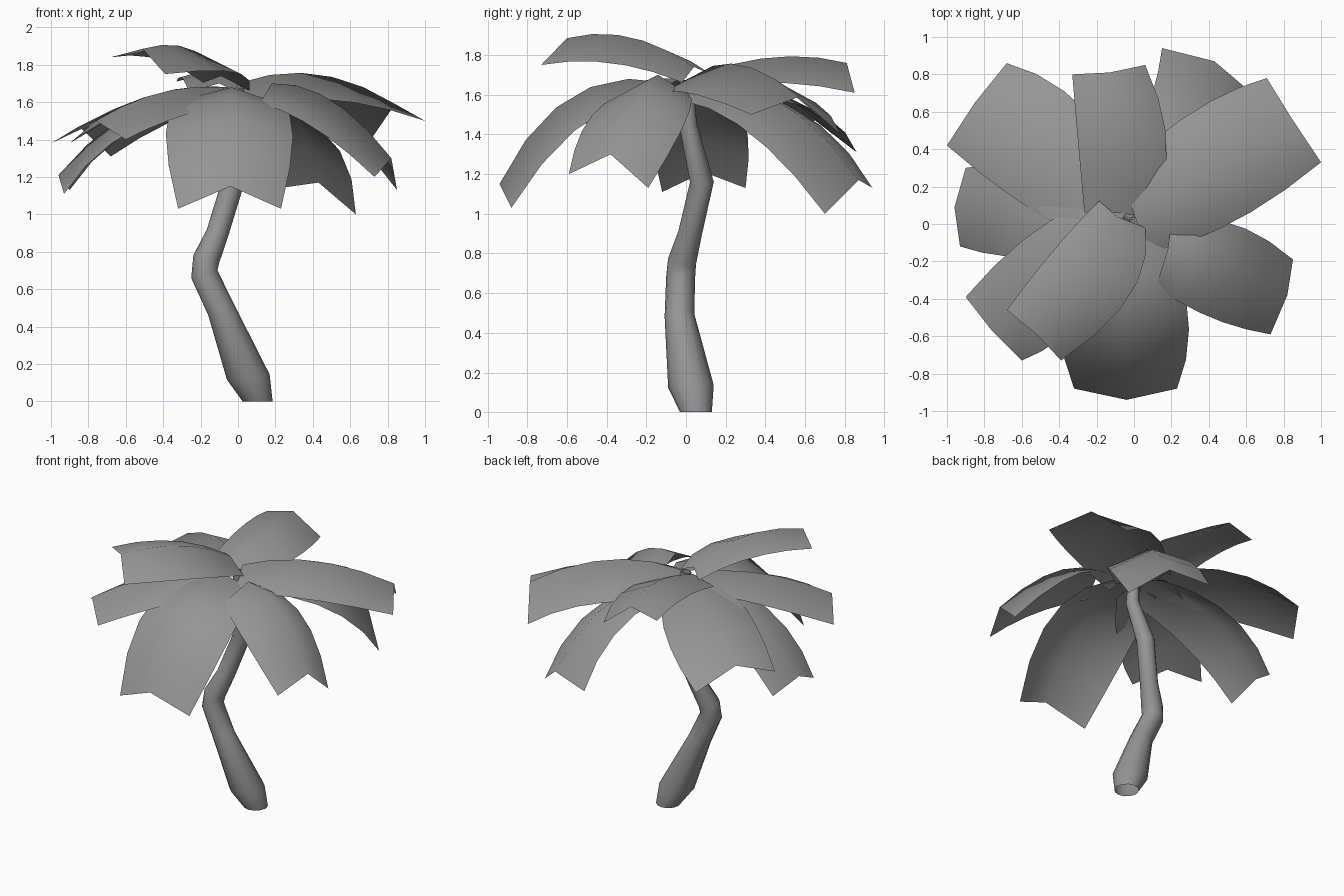
import bpy, bmesh, math
from mathutils import Vector

grey = bpy.data.materials.new("palm grey")
grey.diffuse_color = (0.3, 0.3, 0.3, 1)


def finish(name, bm, angle):
    mesh = bpy.data.meshes.new(name)
    bm.to_mesh(mesh)
    bm.free()
    mesh.materials.append(grey)
    ob = bpy.data.objects.new(name, mesh)
    bpy.context.collection.objects.link(ob)
    bpy.ops.object.select_all(action='DESELECT')
    ob.select_set(True)
    bpy.context.view_layer.objects.active = ob
    bpy.ops.object.shade_smooth_by_angle(angle=math.radians(angle))


def skin(bm, rows, closed=False):
    """Join neighbouring rows of vertices with quads."""
    for a, b in zip(rows, rows[1:]):
        n = len(a)
        for i in range(n if closed else n - 1):
            j = (i + 1) % n
            bm.faces.new((a[i], a[j], b[j], b[i]))


# Leaf sheet: one side, ridge and other side each bend from the root
# through a middle point to a tip point; the root is a narrower copy of the middle
def frond(name, root, middles, tips, root_width=0.55, steps=5):
    bm = bmesh.new()
    middles = [Vector(m) for m in middles]
    rows = []
    for k in range(steps + 1):
        t = k / steps
        row = []
        for c in range(3):
            start = Vector(root) + (middles[c] - middles[1]) * root_width
            p = (start * (2 * (t - 0.5) * (t - 1))
                 + middles[c] * (4 * t * (1 - t))
                 + Vector(tips[c]) * (2 * t * (t - 0.5)))
            row.append(bm.verts.new(p))
        rows.append(row)
    skin(bm, rows)
    bm.normal_update()
    if sum(f.normal.z for f in bm.faces) < 0:
        bmesh.ops.reverse_faces(bm, faces=bm.faces[:])
    finish(name, bm, 60)


# Crooked tapering trunk, open at the foot: x, y, z, radius
path = [(0.105, 0.05, 0, 0.08), (0.055, 0.025, 0.13, 0.115),
        (-0.09, -0.033, 0.49, 0.075), (-0.18, -0.027, 0.68, 0.073),
        (-0.17, -0.02, 0.76, 0.072),
        (-0.11, 0.02, 0.90, 0.06), (-0.03, 0.08, 1.16, 0.06),
        (0.02, 0.01, 1.45, 0.045), (0.0, 0.0, 1.67, 0.035)]
up = Vector((0, 0, 1))
bm = bmesh.new()
rings = []
for i, (x, y, z, r) in enumerate(path):
    lo, hi = path[max(i - 1, 0)], path[min(i + 1, len(path) - 1)]
    d = (Vector(hi[:3]) - Vector(lo[:3])).normalized()
    if i < 2:
        d = d * i + up * 2
    turn = up.rotation_difference(d)
    ring = []
    for k in range(12):
        a = k * math.tau / 12
        ring.append(bm.verts.new(Vector((x, y, z)) + turn @ Vector((r * math.cos(a), r * math.sin(a), 0))))
    rings.append(ring)
skin(bm, rings, True)
finish("trunk", bm, 60)

# Crown of fronds
frond("front_frond", (-0.03, -0.08, 1.66),
      [(-0.38, -0.48, 1.50), (-0.04, -0.57, 1.595), (0.29, -0.48, 1.48)],
      [(-0.32, -0.88, 1.03), (-0.04, -0.94, 1.15), (0.23, -0.88, 1.03)])
frond("front_right_frond", (0.18, -0.14, 1.70),
      [(0.41, -0.50, 1.46), (0.50, -0.22, 1.61), (0.53, 0.00, 1.47)],
      [(0.73, -0.59, 1.20), (0.82, -0.38, 1.30), (0.85, -0.19, 1.13)], 0.7)
frond("back_right_frond", (0.0, 0.05, 1.70),
      [(0.53, 0.01, 1.61), (0.42, 0.28, 1.75), (0.33, 0.61, 1.58)],
      [(1.00, 0.33, 1.50), (0.84, 0.57, 1.59), (0.71, 0.78, 1.40)], 0.75)
frond("low_back_frond", (0.0, 0.06, 1.66),
      [(0.50, 0.33, 1.40), (0.27, 0.48, 1.56), (0.07, 0.60, 1.50)],
      [(0.63, 0.70, 1.00), (0.43, 0.87, 1.17), (0.15, 0.94, 1.13)])
frond("back_left_frond", (-0.05, 0.05, 1.68),
      [(-0.57, 0.09, 1.55), (-0.42, 0.38, 1.65), (-0.30, 0.65, 1.52)],
      [(-1.00, 0.42, 1.38), (-0.85, 0.65, 1.47), (-0.68, 0.86, 1.31)], 0.65)
frond("raised_back_frond", (-0.10, 0.06, 1.70),
      [(-0.30, 0.45, 1.73), (-0.08, 0.45, 1.79), (0.175, 0.42, 1.66)],
      [(-0.33, 0.80, 1.71), (-0.13, 0.81, 1.76), (0.06, 0.85, 1.61)], 0.75)
frond("left_frond", (-0.10, 0.02, 1.67),
      [(-0.57, 0.30, 1.45), (-0.56, 0.09, 1.55), (-0.60, -0.18, 1.43)],
      [(-0.90, 0.30, 1.13), (-0.96, 0.09, 1.21), (-0.93, -0.12, 1.11)], 0.7)
frond("front_left_frond", (-0.08, -0.03, 1.68),
      [(-0.52, -0.03, 1.57), (-0.42, -0.30, 1.65), (-0.32, -0.55, 1.52)],
      [(-0.90, -0.39, 1.38), (-0.76, -0.57, 1.50), (-0.60, -0.73, 1.40)], 0.65)
frond("raised_front_left_frond", (-0.09, 0.04, 1.74),
      [(-0.43, -0.14, 1.83), (-0.27, -0.28, 1.89), (-0.02, -0.38, 1.76)],
      [(-0.68, -0.46, 1.84), (-0.51, -0.60, 1.885), (-0.39, -0.73, 1.75)], 0.6)
